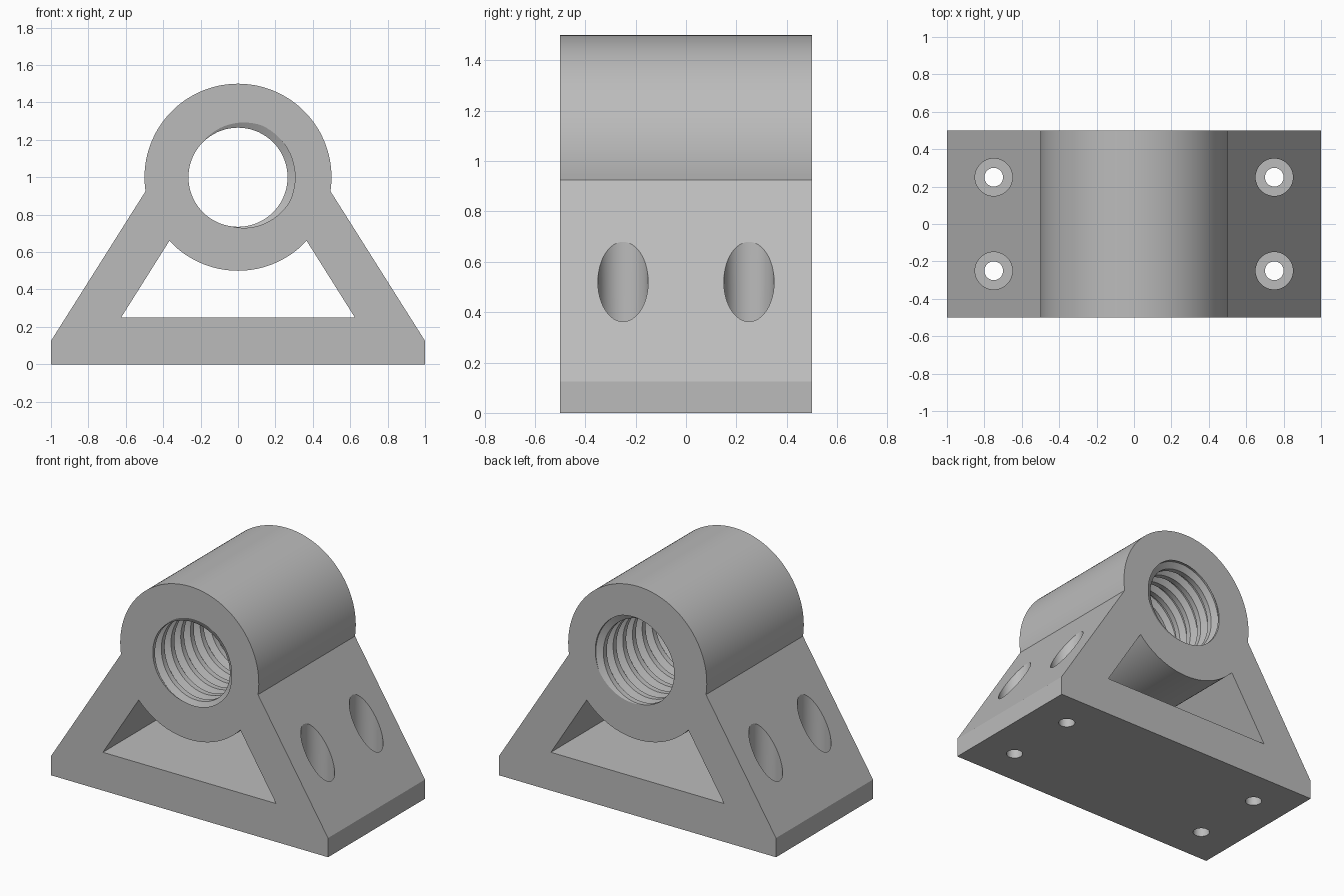
import bpy, bmesh
from math import sin, cos, pi, radians

cube = bpy.data.objects.get("Cube")
if cube:
    bpy.data.objects.remove(cube, do_unlink=True)

grey = bpy.data.materials.new("light_grey")
grey.use_nodes = True
COLOR = (0.5, 0.5, 0.5, 1)
grey.diffuse_color = COLOR
grey.node_tree.nodes["Principled BSDF"].inputs["Base Color"].default_value = COLOR


def finish(name, bm):
    bmesh.ops.recalc_face_normals(bm, faces=bm.faces)
    mesh = bpy.data.meshes.new(name)
    bm.to_mesh(mesh)
    bm.free()
    mesh.materials.append(grey)
    obj = bpy.data.objects.new(name, mesh)
    bpy.context.collection.objects.link(obj)
    return obj


def arc(start, end, steps, radius=0.5):
    """Points on a circle about the bore axis, angles in degrees."""
    angles = [radians(start + (end - start) * i / steps) for i in range(steps + 1)]
    return [(radius * cos(a), 1 + radius * sin(a)) for a in angles]


def prism(name, profile, half_depth):
    """Extrude an x-z outline along y."""
    bm = bmesh.new()
    face = bm.faces.new([bm.verts.new((x, -half_depth, z)) for x, z in profile])
    out = bmesh.ops.extrude_face_region(bm, geom=[face])
    verts = [v for v in out["geom"] if isinstance(v, bmesh.types.BMVert)]
    bmesh.ops.translate(bm, verts=verts, vec=(0, 2 * half_depth, 0))
    return finish(name, bm)


def cylinder(name, x, y, bottom, top, radius):
    bm = bmesh.new()
    bmesh.ops.create_cone(bm, cap_ends=True, segments=48, radius1=radius,
                          radius2=radius, depth=top - bottom)
    bmesh.ops.translate(bm, verts=bm.verts, vec=(x, y, (top + bottom) / 2))
    return finish(name, bm)


def threaded_plug(name, minor, major, pitch, limit=0.65, segments=72):
    """Solid screw along y; rows past the limit close onto the axis."""
    section = [(0, minor), (0.35, minor), (0.55, major), (0.8, major)]
    turns = int(2 * limit / pitch) + 4
    first = -0.5 - 0.675 * pitch + pitch * 20 / 360 - 3 * pitch
    bm = bmesh.new()
    rows = []
    for turn in range(turns):
        for offset, radius in section:
            row = []
            for i in range(segments + 1):
                a = 2 * pi * i / segments
                y = first + pitch * (turn + offset - i / segments)
                r = radius if abs(y) < limit else 0
                y = max(-limit, min(limit, y))
                row.append(bm.verts.new((r * cos(a), y, 1 + r * sin(a))))
            rows.append(row)
    for low, high in zip(rows, rows[1:]):
        for i in range(segments):
            bm.faces.new((low[i], low[i + 1], high[i + 1], high[i]))
    bmesh.ops.triangulate(bm, faces=bm.faces)
    bmesh.ops.remove_doubles(bm, verts=bm.verts, dist=0.00001)
    return finish(name, bm)


# Bracket body: wide foot, sloping sides and round bearing head
outline = [(-1, 0), (1, 0), (1, 0.125)] + arc(-8.6, 188.6, 80) + [(-1, 0.125)]
bracket = prism("bearing_bracket", outline, 0.5)

# Opening under the head, bolt holes with counterbores, threaded bore
window = [(-0.625, 0.25), (0.625, 0.25)] + arc(-42.8, -137.2, 40)
cutters = [prism("window_cutter", window, 0.6)]
for x in (-0.75, 0.75):
    for y in (-0.25, 0.25):
        cutters.append(cylinder("counterbore_cutter", x, y, 0.25, 1, 0.1))
        cutters.append(cylinder("bolt_hole_cutter", x, y, -0.1, 0.5, 0.05))
cutters.append(threaded_plug("thread_cutter", 0.265, 0.305, 0.1))

bpy.ops.object.select_all(action="DESELECT")
bpy.context.view_layer.objects.active = bracket
bracket.select_set(True)
for cutter in cutters:
    cutter.hide_render = True
    cut = bracket.modifiers.new("cut", "BOOLEAN")
    cut.operation = "DIFFERENCE"
    cut.solver = "EXACT"
    cut.object = cutter
    bpy.ops.object.modifier_apply(modifier=cut.name)
    bpy.data.objects.remove(cutter, do_unlink=True)

bpy.ops.object.shade_smooth_by_angle(angle=radians(25))
